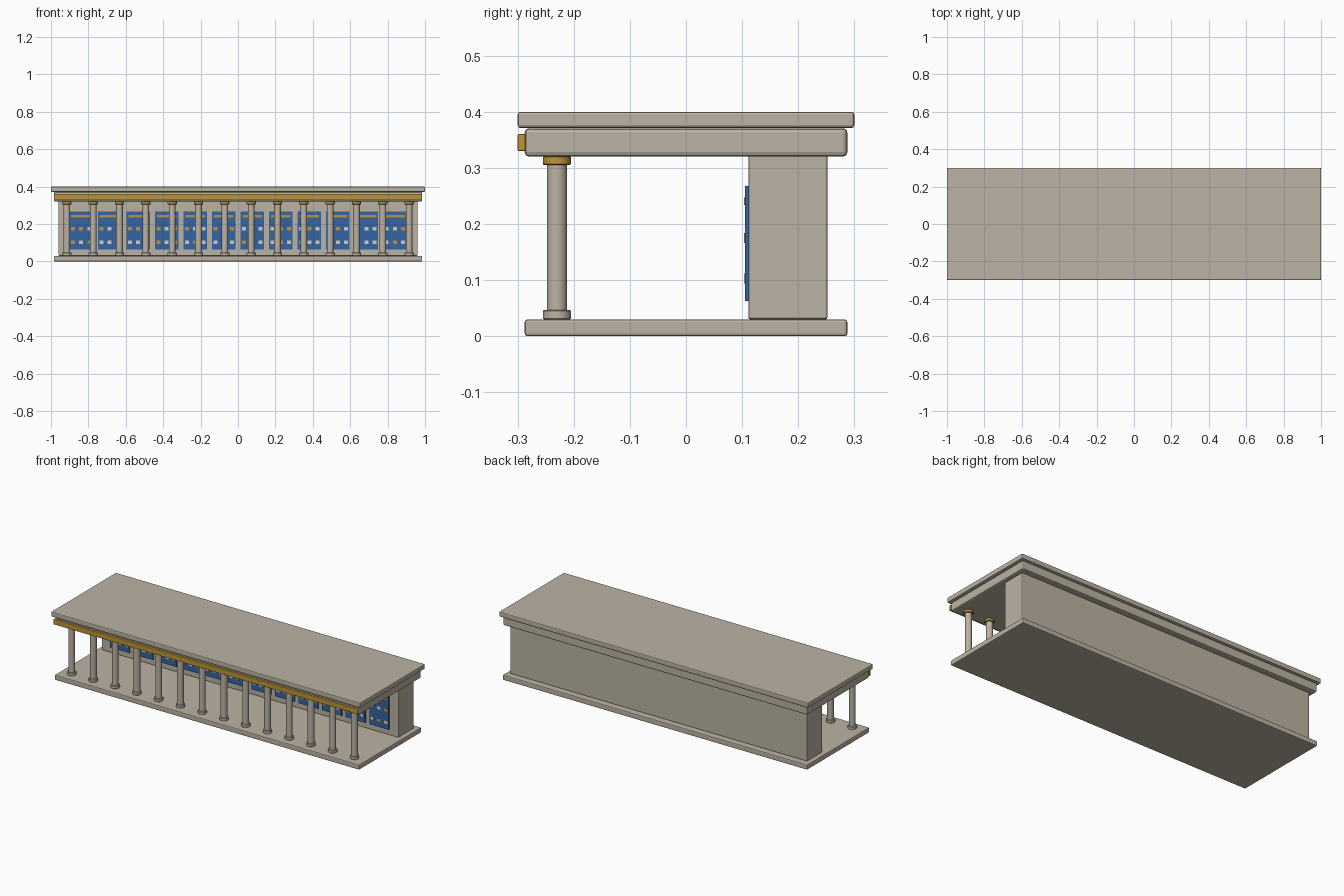
import bpy

cube = bpy.data.objects.get("Cube")
if cube:
    bpy.data.objects.remove(cube, do_unlink=True)


def material(name, rgb):
    m = bpy.data.materials.new(name)
    m.use_nodes = True
    color = (*rgb, 1)
    m.diffuse_color = color
    m.node_tree.nodes["Principled BSDF"].inputs["Base Color"].default_value = color
    return m


STONE = material("warm stone", (0.50, 0.45, 0.37))
GOLD = material("gold", (0.50, 0.30, 0.04))
BLUE = material("blue", (0.035, 0.13, 0.36))
PALE = material("pale grey", (0.62, 0.62, 0.60))


def finish(obj, name, mat, bevel, segments=2):
    obj.name = name
    obj.data.materials.append(mat)
    if bevel:
        mod = obj.modifiers.new("Bevel", "BEVEL")
        mod.width = bevel
        mod.segments = segments
        mod.limit_method = "ANGLE"
    return obj


def box(name, x, y, z, mat, bevel=0):
    """Box from (min, max) ranges on each axis."""
    ranges = (x, y, z)
    bpy.ops.mesh.primitive_cube_add(size=1, location=[(a + b) / 2 for a, b in ranges])
    obj = bpy.context.object
    obj.scale = [b - a for a, b in ranges]
    bpy.ops.object.transform_apply(location=False, rotation=False, scale=True)
    return finish(obj, name, mat, bevel)


def cylinder(name, x, radius, z, mat, bevel=0):
    bpy.ops.mesh.primitive_cylinder_add(
        vertices=24, radius=radius, depth=z[1] - z[0], location=(x, -0.23, sum(z) / 2))
    bpy.ops.object.shade_smooth_by_angle()
    return finish(bpy.context.object, name, mat, bevel, 1)


# Slabs and rear block
box("floor_slab", (-0.985, 0.985), (-0.2875, 0.2875), (0, 0.03), STONE, 0.005)
box("rear_block", (-0.96, 0.96), (0.111, 0.2525), (0.03, 0.325), STONE, 0.004)
box("entablature", (-0.985, 0.985), (-0.2875, 0.2875), (0.32, 0.371), STONE, 0.008)
box("roof_slab", (-1, 1), (-0.3, 0.3), (0.371, 0.40), STONE, 0.005)
box("gold_frieze", (-0.985, 0.985), (-0.30, -0.286), (0.33, 0.36), GOLD, 0.002)

# Colonnade
COLUMNS = 14
for i in range(COLUMNS):
    x = -0.915 + 1.83 * i / (COLUMNS - 1)
    cylinder(f"column_shaft_{i}", x, 0.018, (0.04, 0.31), STONE)
    cylinder(f"column_base_{i}", x, 0.025, (0.03, 0.047), STONE, 0.002)
    cylinder(f"column_capital_{i}", x, 0.025, (0.305, 0.321), GOLD, 0.002)

# Wall panels, each with a gold band and two rows of three small squares
PANELS = 12
PITCH = 0.1525
UPPER = "ggpgpgggpgpggppgggpgppggpgpggpgppppg"
LOWER = "gpgppgppggpgpgppgpgpppgpgppgppgpppgp"
for i in range(PANELS):
    cx = (i - (PANELS - 1) / 2) * PITCH
    box(f"panel_{i}", (cx - 0.063, cx + 0.063), (0.105, 0.1115), (0.063, 0.268), BLUE)
    box(f"panel_band_{i}", (cx - 0.053, cx + 0.053), (0.103, 0.107), (0.234, 0.247), GOLD)
    for row, z, pattern in (("upper", 0.175, UPPER), ("lower", 0.103, LOWER)):
        for j in range(3):
            x = cx + (j - 1) * 0.044
            mat = GOLD if pattern[3 * i + j] == "g" else PALE
            box(f"panel_square_{row}_{i}_{j}", (x - 0.011, x + 0.011),
                (0.103, 0.107), (z - 0.009, z + 0.009), mat)
